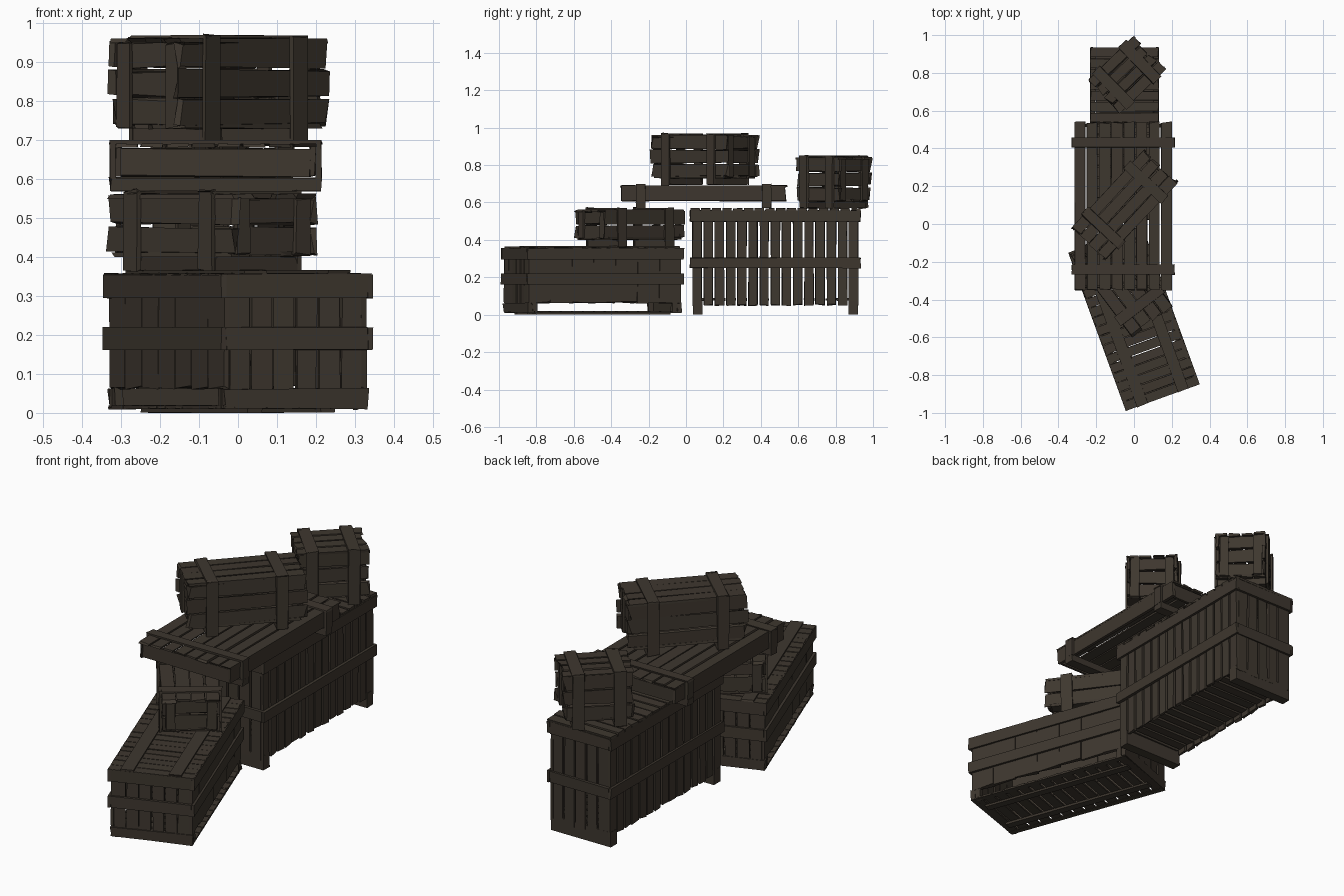
import bpy, bmesh, math, random
from mathutils import Matrix, Vector

random.seed(7)
cube = bpy.data.objects.get("Cube")
if cube:
    bpy.data.objects.remove(cube)

wood = bpy.data.materials.new("dark_wood")
wood.use_nodes = True
COLOUR = (0.048, 0.038, 0.028, 1)
wood.diffuse_color = COLOUR
wood.node_tree.nodes["Principled BSDF"].inputs["Base Color"].default_value = COLOUR


def build(name, boards, loc, angle, rough=0.003):
    """Make one object from boards given as (x0, x1, y0, y1, z0, z1), with rough hewn corners."""
    bm = bmesh.new()
    for x0, x1, y0, y1, z0, z1 in boards:
        size = Vector((x1 - x0, y1 - y0, z1 - z0))
        mid = Vector((x0 + x1, y0 + y1, z0 + z1)) / 2
        verts = bmesh.ops.create_cube(bm, size=1)["verts"]
        for v in verts:
            for i in range(3):
                wobble = min(rough, size[i] * 0.15) * (2 if size[i] == max(size) else 1)
                v.co[i] = mid[i] + v.co[i] * size[i] + random.uniform(-wobble, wobble)
    bmesh.ops.transform(bm, matrix=Matrix.Translation(loc) @ Matrix.Rotation(math.radians(angle), 4, "Z"),
                        verts=bm.verts)
    for v in bm.verts:
        v.co.z = max(v.co.z, 0)
    mesh = bpy.data.meshes.new(name)
    bm.to_mesh(mesh)
    bm.free()
    mesh.materials.append(wood)
    bpy.context.collection.objects.link(bpy.data.objects.new(name, mesh))


def split(a, b, n, gap):
    """Divide a span into n strips with gaps between them."""
    w = (b - a + gap) / n
    return [(a + i * w, a + (i + 1) * w - gap) for i in range(n)]


def mirror(boards, axis):
    """Add the copy of each board on the other side of the x (0) or y (1) axis."""
    out = list(boards)
    for b in boards:
        c = list(b)
        c[axis * 2], c[axis * 2 + 1] = -b[axis * 2 + 1], -b[axis * 2]
        out.append(tuple(c))
    return out


def band(w, l, z0, z1, t):
    """Four boards round a crate, outer size w by l."""
    return (mirror([(w / 2 - t, w / 2, -l / 2, l / 2, z0, z1)], 0)
            + mirror([(-w / 2 + t, w / 2 - t, l / 2 - t, l / 2, z0, z1)], 1))


def small_crate(name, loc, angle, w, l, h, rows):
    """Slatted crate with straps round it, standing on two battens."""
    x, y, t = w / 2 - 0.012, l / 2, 0.014
    walls = []
    for z0, z1 in split(0.045, h - 0.018, rows, 0.01):
        walls += mirror([(x - t, x, -y, y, z0, z1)], 0)
        walls += mirror([(-x + t, x - t, y - 0.03, y - 0.018, z0, z1)], 1)
    build(name + "_walls", walls, loc, angle, 0.007)
    lids = []
    for x0, x1 in split(-x, x, 4, 0.008):
        lids += [(x0, x1, -y, y, h - 0.02, h - 0.008), (x0, x1, -y + 0.02, y - 0.02, 0.035, 0.047)]
    build(name + "_lid_and_floor", lids, loc, angle, 0.005)
    s = l * 0.3
    straps = [(x, w / 2, s - 0.028, s + 0.028, 0, h)]
    posts = [(x - 0.06, x - 0.016, y - 0.018, y - 0.006, 0.04, h - 0.02)]
    across = [(-w / 2, w / 2, s - 0.028, s + 0.028, h - 0.008, h),
              (-x, x, s - 0.025, s + 0.025, 0, 0.035)]
    build(name + "_straps", mirror(mirror(straps + posts, 0) + across, 1), loc, angle)


# Long low crate at the front
W, L = 0.415, 0.89
x, y = W / 2 - 0.012, L / 2 - 0.012
place = ((0, -0.5, 0), 20)
walls = mirror([(x - 0.015, x, a, b, 0.065, 0.35) for a, b in split(-y, y, 7, 0.002)], 0)
walls += mirror([(a, b, y - 0.015, y, 0.055, 0.35) for a, b in split(-x + 0.015, x - 0.015, 6, 0.007)], 1)
walls += mirror([(-x, x, y - 0.02, y + 0.004, 0.012, 0.062)], 1)
walls += mirror(mirror([(x - 0.02, x, y - 0.05, y - 0.02, 0.012, 0.066)], 0), 1)
build("front_crate_walls", walls, *place)
build("front_crate_bands", band(W, L, 0.295, 0.355, 0.014) + band(W, L, 0.162, 0.22, 0.014), *place, 0.001)
lid = [(-W / 2 + 0.004, W / 2 - 0.004, a, b, 0.348, 0.358) for a, b in split(-L / 2, L / 2, 17, 0.005)]
lid += mirror([(0.085, 0.145, -L / 2, L / 2, 0.358, 0.366)], 0)
build("front_crate_lid", lid, *place, 0.002)
floor = [(-x, x, a, b, 0.011, 0.02) for a, b in split(-y, y, 14, 0.014)]
floor += mirror([(x - 0.03, x, -y, y, 0.01, 0.018)], 0)
floor += mirror([(0.08, 0.12, -0.4, 0.4, 0, 0.011)], 0)
build("front_crate_floor", floor, *place, 0.001)

# Tall crate at the back, with gaps between its planks
W, L = 0.36, 0.91
x, y = W / 2 - 0.012, L / 2 - 0.012
place = ((-0.05, 0.478, 0), 0)
walls = mirror([(x - 0.014, x, a, b, 0.052, 0.555) for a, b in split(-y, y, 15, 0.011)], 0)
walls += mirror([(a, b, y - 0.014, y, 0.052, 0.555) for a, b in split(-x + 0.014, x - 0.014, 5, 0.011)], 1)
build("tall_crate_walls", walls, *place)
build("tall_crate_bands", band(W, L, 0.497, 0.557, 0.013) + band(W, L, 0.25, 0.305, 0.013), *place, 0.002)
planks = [(-W / 2, W / 2, a, b, 0.557, 0.57) for a, b in split(-L / 2, L / 2, 16, 0.008)]
planks += [(-x + 0.014, x - 0.014, a, b, 0.075, 0.088) for a, b in split(-y + 0.015, y - 0.015, 15, 0.014)]
build("tall_crate_lid_and_floor", planks, *place, 0.002)
build("tall_crate_feet", mirror([(-x, x, y - 0.052, y - 0.002, 0, 0.075)], 1), *place, 0.001)

# Shallow slatted pallet bridging the crates
W, L = 0.515, 0.885
x, y = W / 2, L / 2
place = ((-0.057, 0.095, 0), 0)
build("pallet_slats", [(a, b, -y, y, 0.682, 0.691) for a, b in split(-x, x, 8, 0.009)], *place)
sides = mirror([(x - 0.016, x - 0.002, -y + 0.006, y - 0.006, 0.608, 0.684)], 0)
sides += mirror([(-x + 0.016, x - 0.016, y - 0.025, y - 0.01, 0.608, 0.678)], 1)
build("pallet_sides", sides, *place)
hoops = [(-x - 0.014, x + 0.014, 0.312, 0.362, 0.57, 0.604),
         (-x - 0.014, x + 0.014, 0.312, 0.362, 0.69, 0.699)]
hoops += mirror([(x, x + 0.014, 0.312, 0.362, 0.6, 0.692)], 0)
build("pallet_battens", mirror(hoops, 1), *place, 0.002)

# Small strapped crates
small_crate("lower_small_crate", (-0.065, -0.3, 0.366), 37, 0.29, 0.53, 0.204, 2)
small_crate("upper_small_crate", (-0.05, 0.1, 0.695), -43, 0.27, 0.55, 0.275, 3)
small_crate("back_small_crate", (-0.04, 0.79, 0.57), -46, 0.265, 0.325, 0.28, 3)
